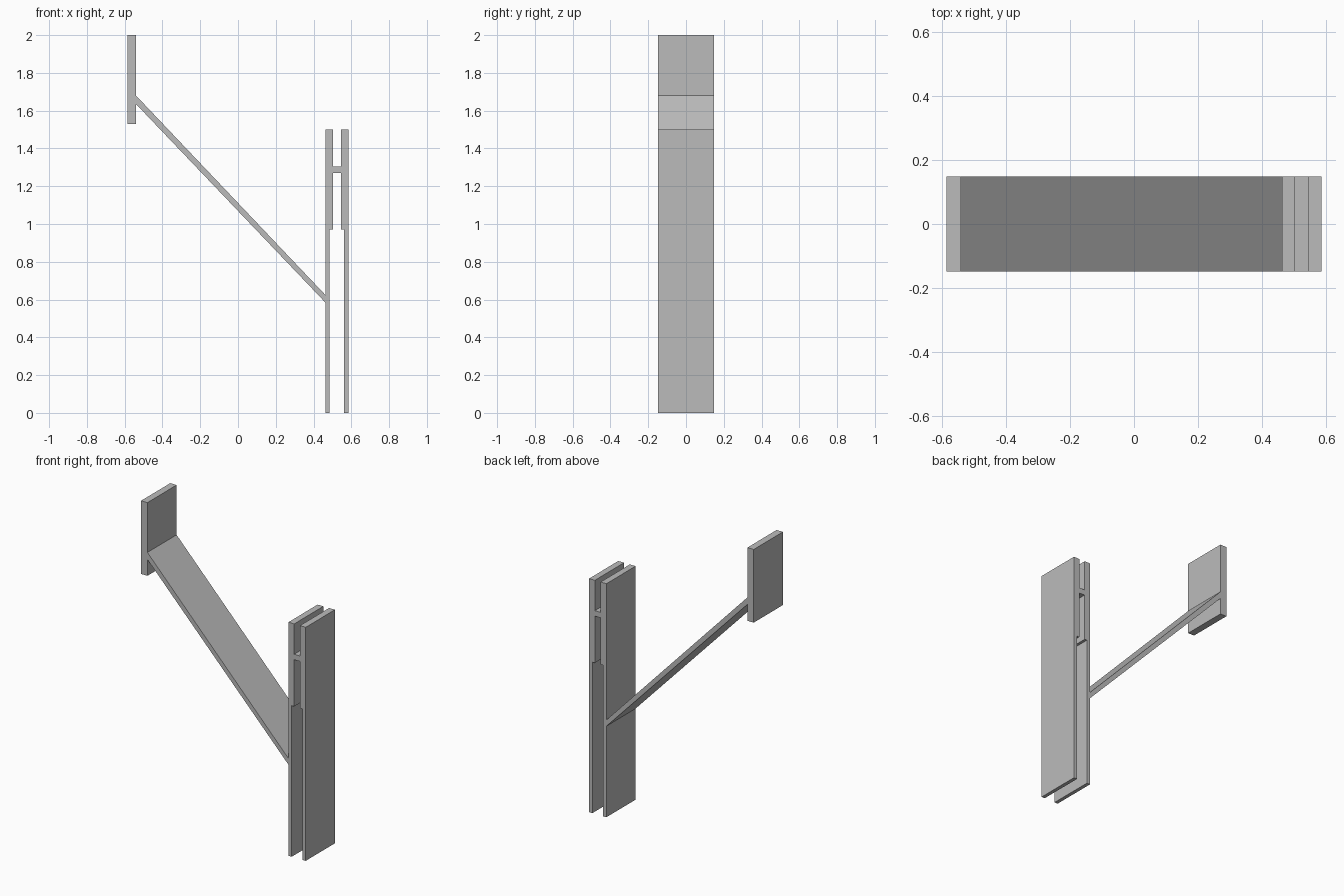
import bpy
import bmesh

if "Cube" in bpy.data.objects:
    bpy.data.objects.remove(bpy.data.objects["Cube"], do_unlink=True)

HALF_DEPTH = 0.148

grey = bpy.data.materials.new("plain_grey")
grey.use_nodes = True
colour = (0.5, 0.5, 0.5, 1)
grey.diffuse_color = colour
grey.node_tree.nodes["Principled BSDF"].inputs["Base Color"].default_value = colour


def extrude_profile(name, outline):
    """Extrude an x-z outline through the full depth."""
    bm = bmesh.new()
    face = bm.faces.new([bm.verts.new((x, -HALF_DEPTH, z)) for x, z in outline])
    result = bmesh.ops.extrude_face_region(bm, geom=[face])
    moved = [g for g in result["geom"] if isinstance(g, bmesh.types.BMVert)]
    bmesh.ops.translate(bm, verts=moved, vec=(0, 2 * HALF_DEPTH, 0))
    bmesh.ops.recalc_face_normals(bm, faces=bm.faces)
    mesh = bpy.data.meshes.new(name)
    bm.to_mesh(mesh)
    bm.free()
    mesh.materials.append(grey)
    obj = bpy.data.objects.new(name, mesh)
    bpy.context.collection.objects.link(obj)
    return obj


# Upper end plate
wall_x = -0.54
extrude_profile("end_plate", [(-0.585, 1.53), (wall_x, 1.53), (wall_x, 2), (-0.585, 2)])

# Sloping board between the plate and the column
column_x = 0.462
extrude_profile("sloping_board", [(wall_x, 1.635), (column_x, 0.585),
                                  (column_x, 0.625), (wall_x, 1.68)])

# Twin-walled column: walls thin out below the step, joined by a cross web
centre = 0.5235
outer, inner, thin = 0.0615, 0.0205, 0.038
half = [(inner, 1.305), (inner, 1.5), (outer, 1.5), (outer, 0),
        (thin, 0), (thin, 0.97), (inner, 0.97), (inner, 1.27)]
mirrored = [(-x, z) for x, z in reversed(half)]
extrude_profile("twin_column", [(centre + x, z) for x, z in half + mirrored])
